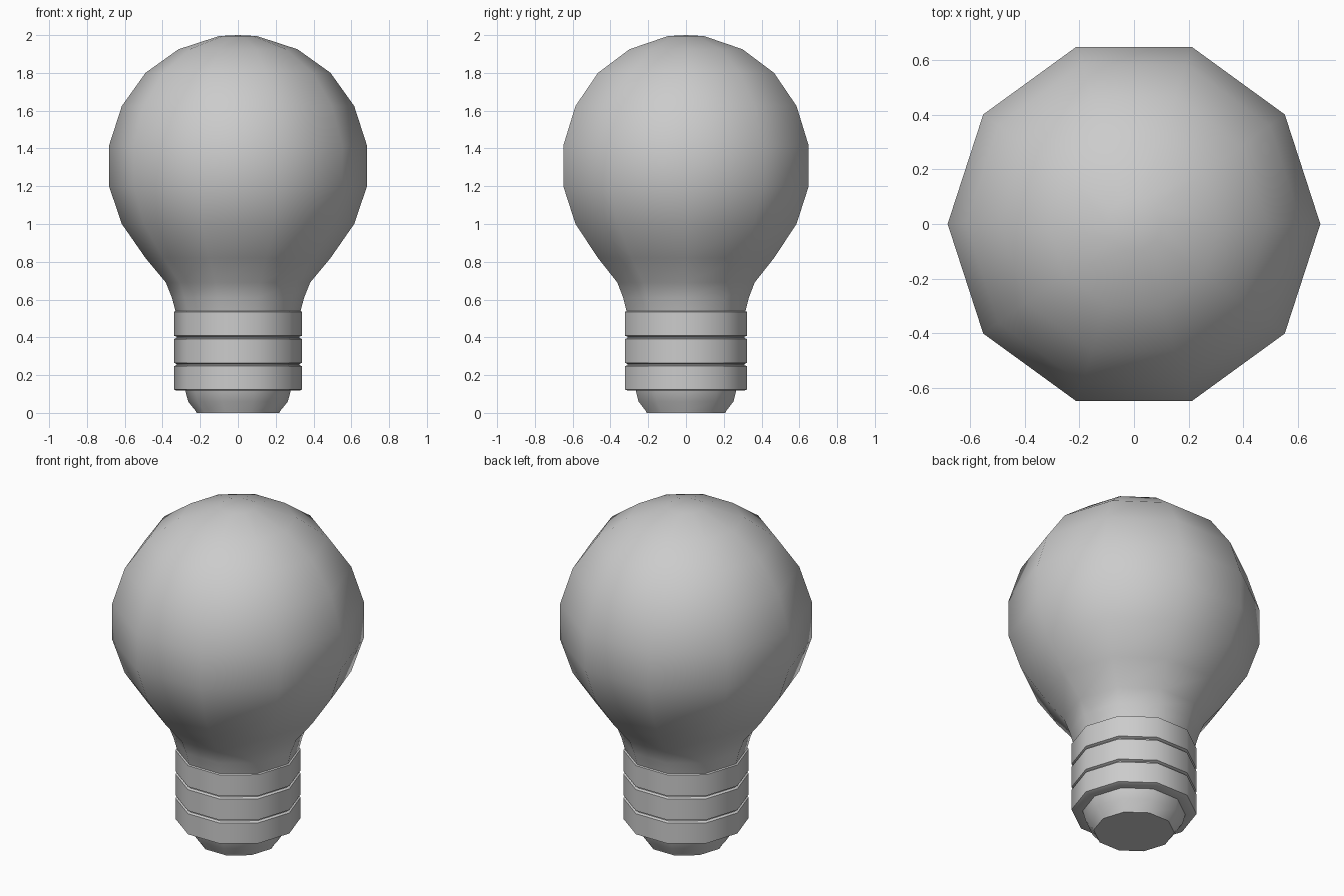
import bpy, math

if "Cube" in bpy.data.objects:
    bpy.data.objects.remove(bpy.data.objects["Cube"])

SIDES = 10


def lathe(name, profile, cap_bottom=False, cap_top=False):
    """Revolve (radius, z) points, listed bottom to top, around z."""
    verts, faces = [], []
    for r, z in profile:
        for i in range(SIDES):
            a = 2 * math.pi * i / SIDES
            verts.append((r * math.cos(a), r * math.sin(a), z))
    for k in range(len(profile) - 1):
        for i in range(SIDES):
            j = (i + 1) % SIDES
            lo, hi = k * SIDES, (k + 1) * SIDES
            faces.append((lo + i, lo + j, hi + j, hi + i))
    if cap_bottom:
        faces.append(tuple(reversed(range(SIDES))))
    if cap_top:
        # shallow fan up to the pole
        pole, start = len(verts), (len(profile) - 1) * SIDES
        verts.append((0, 0, cap_top))
        for i in range(SIDES):
            faces.append((start + i, start + (i + 1) % SIDES, pole))
    mesh = bpy.data.meshes.new(name)
    mesh.from_pydata(verts, [], faces)
    obj = bpy.data.objects.new(name, mesh)
    bpy.context.collection.objects.link(obj)
    bpy.ops.object.select_all(action='DESELECT')
    obj.select_set(True)
    bpy.context.view_layer.objects.active = obj
    bpy.ops.object.shade_smooth_by_angle(angle=math.radians(42))
    return obj


# Glass bulb with its neck
lathe("glass_bulb", [
    (0.33, 0.535), (0.35, 0.61), (0.382, 0.69), (0.49, 0.82), (0.615, 1.0),
    (0.683, 1.20), (0.683, 1.415), (0.615, 1.625), (0.49, 1.80),
    (0.315, 1.925), (0.10, 1.995)], cap_top=2.0)

# Screw sleeve: three bands with narrow grooves between them
sleeve = [(0.27, 0.118)]
for z0, z1 in ((0.118, 0.253), (0.259, 0.397), (0.403, 0.541)):
    sleeve += [(0.325, z0), (0.34, z0 + 0.006), (0.34, z1 - 0.006), (0.325, z1)]
lathe("screw_sleeve", sleeve)

# Tapered contact at the foot
lathe("base_contact", [(0.22, 0.0), (0.222, 0.008), (0.264, 0.06), (0.28, 0.12)],
      cap_bottom=True)
